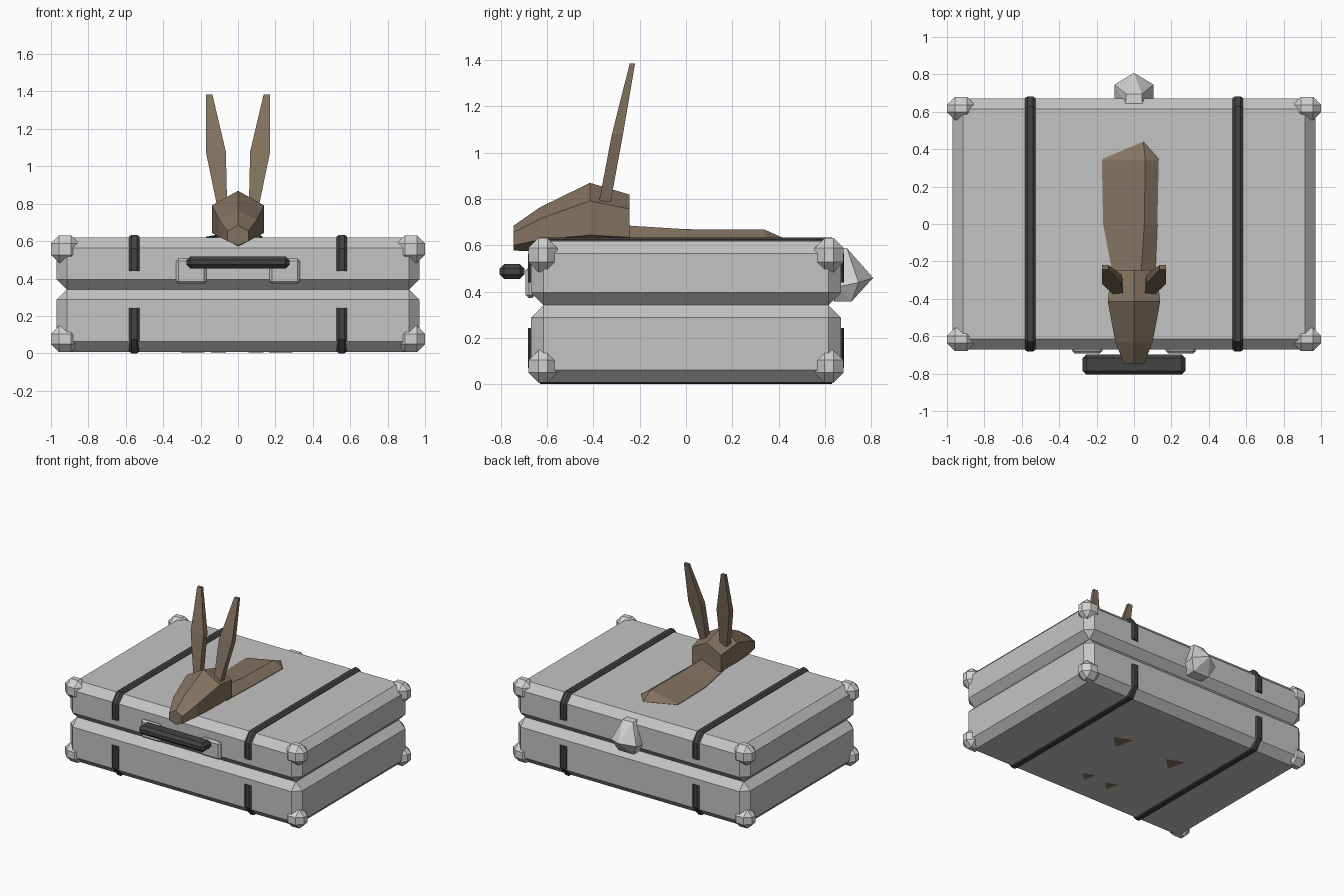
import bpy, bmesh
from mathutils import Vector

if "Cube" in bpy.data.objects:
    bpy.data.objects.remove(bpy.data.objects["Cube"])


def material(name, rgb):
    m = bpy.data.materials.new(name)
    m.diffuse_color = (*rgb, 1)
    m.use_nodes = True
    m.node_tree.nodes["Principled BSDF"].inputs["Base Color"].default_value = m.diffuse_color
    return m


GREY = material("case grey", (0.55, 0.55, 0.55))
PALE = material("pale grey", (0.64, 0.64, 0.64))
DARK = material("dark leather", (0.055, 0.055, 0.055))
BROWN = material("brown fur", (0.23, 0.17, 0.115))


def finish(bm, name, mat):
    bmesh.ops.recalc_face_normals(bm, faces=bm.faces)
    me = bpy.data.meshes.new(name)
    bm.to_mesh(me)
    bm.free()
    me.materials.append(mat)
    ob = bpy.data.objects.new(name, me)
    bpy.context.collection.objects.link(ob)
    return ob


def box(name, lo, hi, bevel, mat):
    """Chamfered box between two corners."""
    lo, hi = Vector(lo), Vector(hi)
    bm = bmesh.new()
    bmesh.ops.create_cube(bm, size=1)
    for v in bm.verts:
        v.co = Vector([c * s for c, s in zip(v.co, hi - lo)]) + (lo + hi) / 2
    bmesh.ops.bevel(bm, geom=bm.edges[:], offset=bevel, segments=1,
                    affect='EDGES', profile=0.5)
    return finish(bm, name, mat)


def loft(name, rings, mat):
    """Skin a series of closed rings and cap both ends."""
    bm = bmesh.new()
    rows = [[bm.verts.new(p) for p in r] for r in rings]
    n = len(rows[0])
    for a, b in zip(rows, rows[1:]):
        for i in range(n):
            j = (i + 1) % n
            bm.faces.new((a[i], a[j], b[j], b[i]))
    bm.faces.new(rows[0])
    bm.faces.new(rows[-1])
    return finish(bm, name, mat)


def hull(name, pts, mat):
    bm = bmesh.new()
    for p in pts:
        bm.verts.new(p)
    bmesh.ops.convex_hull(bm, input=bm.verts[:])
    return finish(bm, name, mat)


# Two case shells meeting at the seam
box("lower_shell", (-0.97, -0.67, 0.008), (0.97, 0.67, 0.343), 0.055, GREY)
box("upper_shell", (-0.97, -0.67, 0.341), (0.97, 0.67, 0.62), 0.055, GREY)

# Faceted corner protectors
for sx in (-1, 1):
    for sy in (-1, 1):
        for label, z0, z1 in (("lower", 0.008, 0.148), ("upper", 0.485, 0.632)):
            xs = sorted((sx * 0.85, sx * 1.0))
            ys = sorted((sy * 0.555, sy * 0.68))
            box(label + "_corner", (xs[0], ys[0], z0), (xs[1], ys[1], z1), 0.043, PALE)


# Straps wrapped around each shell, with chamfered edges
def strap(name, x, z_end, z_face, sign):
    def path(out):
        y, z = 0.665 + out, z_face + sign * out
        half = [(y, z_end), (y, z_face - sign * 0.055), (y - 0.055, z)]
        return [(-a, b) for a, b in half] + half[::-1]
    hw = 0.028
    outer, mid, inner = path(0.018), path(0.008), path(-0.03)
    rings = []
    for o, m, i in zip(outer, mid, inner):
        rings.append([(x - hw, *i), (x - hw, *m), (x - hw * 0.5, *o),
                      (x + hw * 0.5, *o), (x + hw, *m), (x + hw, *i)])
    loft(name, rings, DARK)


for x in (-0.555, 0.555):
    strap("upper_strap", x, 0.44, 0.617, 1)
    strap("lower_strap", x, 0.243, 0.019, -1)

# Carrying handle and its mounting plates
box("handle", (-0.275, -0.805, 0.455), (0.275, -0.697, 0.52), 0.02, DARK)
for s in (-1, 1):
    xs = sorted((s * 0.168, s * 0.332))
    box("handle_plate", (xs[0], -0.692, 0.372), (xs[1], -0.65, 0.508), 0.014, GREY)

# Faceted tail at the back
tail = [(0, 0.808, 0.46)]
for s in (-1, 1):
    tail += [(s * 0.045, 0.64, 0.59), (s * 0.042, 0.695, 0.588),
             (s * 0.105, 0.745, 0.44), (s * 0.105, 0.65, 0.42),
             (s * 0.065, 0.715, 0.358), (s * 0.065, 0.64, 0.358)]
hull("tail", tail, PALE)

# Head: six-sided sections as y, half width, top, upper side, lower side, bottom
head = [(-0.745, 0.055, 0.685, 0.655, 0.6, 0.578),
        (-0.63, 0.1, 0.765, 0.715, 0.625, 0.573),
        (-0.415, 0.14, 0.87, 0.792, 0.645, 0.572),
        (-0.245, 0.122, 0.82, 0.758, 0.635, 0.6)]
loft("head", [[(0, y, t), (w, y, u), (w, y, l), (0, y, b), (-w, y, l), (-w, y, u)]
              for y, w, t, u, l, b in head], BROWN)

# Ears: z, inner x, outer x, front y, back y
ear = [(0.79, 0.058, 0.112, -0.375, -0.325),
       (1.08, 0.065, 0.172, -0.32, -0.272),
       (1.385, 0.137, 0.172, -0.243, -0.22)]
for s in (-1, 1):
    loft("ear", [[(s * a, f, z), (s * b, f, z), (s * b, k, z), (s * a, k, z)]
                 for z, a, b, f, k in ear], BROWN)

# Low back emerging from the lid: y, left x, ridge x, right x, ridge z
back = [(-0.3, -0.11, 0.04, 0.115, 0.688), (-0.24, -0.12, 0.04, 0.115, 0.685),
        (0.0, -0.165, 0.055, 0.125, 0.67), (0.34, -0.172, 0.06, 0.132, 0.668)]
rings = [[(l, y, 0.624), (m, y, z), (r, y, 0.624), (r, y, 0.6), (l, y, 0.6)]
         for y, l, m, r, z in back]
rings.append([(-0.165, 0.35, 0.622), (0.05, 0.44, 0.623), (0.132, 0.348, 0.622),
              (0.132, 0.347, 0.6), (-0.165, 0.347, 0.6)])
loft("back", rings, BROWN)

# Paw patches on the underside
for s in (-1, 1):
    for name, x, y, r in (("hind_paw", 0.235, 0.11, 0.07), ("front_paw", 0.1, -0.4, 0.045)):
        x *= s
        flat = [(x - r, y + r), (x + r * 0.8, y + r * 0.3), (x - r * 0.5, y - r)]
        hull(name, [(a, b, z) for a, b in flat for z in (0.006, 0.012)], BROWN)

# Rest on the ground with the lowest strap face at zero
low = min(v.co.z for o in bpy.data.objects for v in o.data.vertices)
for o in bpy.data.objects:
    o.location.z -= low
